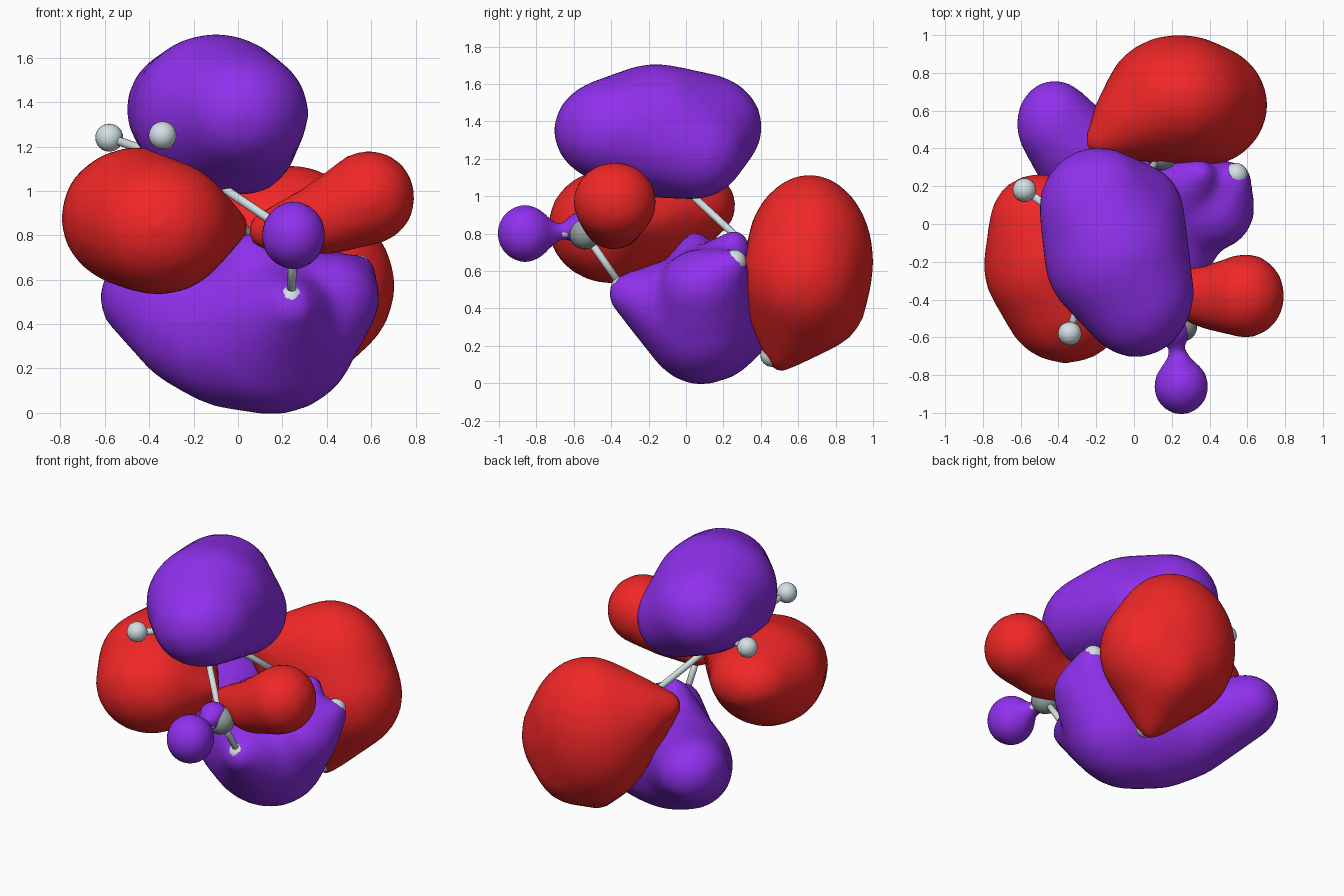
import bpy, bmesh
from mathutils import Vector, Matrix

if "Cube" in bpy.data.objects:
    bpy.data.objects.remove(bpy.data.objects["Cube"])


def material(name, color):
    m = bpy.data.materials.new(name)
    m.diffuse_color = (*color, 1)
    m.use_nodes = True
    m.node_tree.nodes["Principled BSDF"].inputs["Base Color"].default_value = m.diffuse_color
    return m


PURPLE = material("purple", (0.28, 0.03, 0.85))
RED = material("red", (0.88, 0.02, 0.02))
PALE = material("pale", (0.65, 0.75, 0.78))
GREY = material("grey", (0.3, 0.35, 0.35))


def finish(bm, name, mat):
    me = bpy.data.meshes.new(name)
    bm.to_mesh(me)
    bm.free()
    me.materials.append(mat)
    for p in me.polygons:
        p.use_smooth = True
    ob = bpy.data.objects.new(name, me)
    bpy.context.collection.objects.link(ob)
    return ob


def lobe(name, mat, groups, voxel=0.035, smooth=5):
    """Each group is a hull over ellipsoids (centre, radii); groups are fused."""
    bm = bmesh.new()
    for group in groups:
        part = bmesh.new()
        for c, r in group:
            r = r if isinstance(r, tuple) else (r, r, r)
            bmesh.ops.create_icosphere(part, subdivisions=3, radius=1,
                                       matrix=Matrix.Translation(c) @ Matrix.Diagonal((*r, 1)))
        hull = bmesh.ops.convex_hull(part, input=part.verts)
        junk = {v for v in hull["geom_interior"] + hull["geom_unused"]
                if isinstance(v, bmesh.types.BMVert)}
        bmesh.ops.delete(part, geom=list(junk), context='VERTS')
        bmesh.ops.recalc_face_normals(part, faces=part.faces)
        tmp = bpy.data.meshes.new("tmp")
        part.to_mesh(tmp)
        part.free()
        bm.from_mesh(tmp)
        bpy.data.meshes.remove(tmp)
    ob = finish(bm, name, mat)
    mod = ob.modifiers.new("fuse", 'REMESH')
    mod.mode, mod.voxel_size, mod.use_smooth_shade = 'VOXEL', voxel, True
    mod = ob.modifiers.new("relax", 'SMOOTH')
    mod.factor, mod.iterations = 0.5, smooth
    return ob


# Upper purple lobe
lobe("upper_lobe", PURPLE, [[
    ((-0.19, 0.08, 1.37), (0.315, 0.33, 0.29)),
    ((-0.10, -0.16, 1.35), (0.38, 0.40, 0.36)),
    ((0.01, -0.36, 1.35), (0.31, 0.35, 0.29)),
    ((0.03, 0.04, 1.24), (0.24, 0.28, 0.26))]])

# Left red lobe
lobe("left_lobe", RED, [[
    ((-0.36, -0.40, 0.84), (0.34, 0.34, 0.31)),
    ((-0.45, -0.22, 0.88), (0.35, 0.36, 0.32)),
    ((-0.50, 0.00, 0.95), (0.27, 0.27, 0.21)),
    ((-0.03, -0.28, 0.84), 0.08)]])

# Back red lobe, with an upper corner and a lower tip
lobe("back_lobe", RED, [[
    ((0.24, 0.66, 0.65), (0.40, 0.345, 0.47)),
    ((0.36, 0.63, 0.57), (0.35, 0.33, 0.36)),
    ((0.03, 0.56, 0.77), (0.25, 0.22, 0.26)),
    ((-0.17, 0.44, 0.84), 0.09),
    ((0.32, 0.64, 0.45), (0.27, 0.33, 0.30)),
    ((0.29, 0.51, 0.15), 0.09)]])

# Lower purple crescent with bumps around the hidden atoms
body = ((0.15, 0.08, 0.35), (0.39, 0.32, 0.36))
right = ((0.42, 0.08, 0.51), (0.22, 0.22, 0.21))
mid = ((-0.18, 0.25, 0.39), (0.30, 0.25, 0.29))
inner = ((0.02, 0.15, 0.34), (0.40, 0.28, 0.33))
lobe("lower_lobe", PURPLE, [
    [body, right, ((0.54, 0.24, 0.63), 0.085)],
    [body, inner, mid],
    [mid, ((-0.42, 0.53, 0.52), (0.205, 0.235, 0.20))],
    [body, ((0.05, 0.05, 0.72), 0.09)],
    [body, ((0.35, 0.26, 0.74), 0.08)],
    [body, ((0.24, -0.31, 0.48), 0.11)]])

# Small red teardrop on the right
lobe("small_red_lobe", RED, [
    [((0.59, -0.38, 0.97), (0.21, 0.225, 0.215)), ((0.40, -0.39, 0.88), 0.17)],
    [((0.40, -0.39, 0.88), 0.17), ((0.13, -0.33, 0.82), 0.09)]])

# Small purple bulb with a tapering neck
lobe("small_purple_lobe", PURPLE, [
    [((0.25, -0.86, 0.80), (0.145, 0.15, 0.155)), ((0.24, -0.78, 0.80), 0.09)],
    [((0.24, -0.78, 0.80), 0.09), ((0.23, -0.66, 0.81), 0.035)],
    [((0.23, -0.66, 0.81), 0.035), ((0.21, -0.56, 0.83), 0.09)]], 0.025, 3)

# Atoms and bonds
carbons = [(0.25, -0.54, 0.80), (-0.21, -0.08, 1.11), (0.15, 0.37, 0.69)]
hydrogens = [
    [(0.24, -0.34, 0.51), (0.25, -0.88, 0.80), (0.60, -0.40, 0.95)],
    [(-0.58, 0.18, 1.24), (-0.34, -0.58, 1.25)],
    [(0.54, 0.26, 0.65), (0.29, 0.46, 0.15), (-0.08, 0.62, 0.84)]]


def atom(name, pos, radius, mat):
    bm = bmesh.new()
    bmesh.ops.create_uvsphere(bm, u_segments=20, v_segments=12, radius=radius,
                              matrix=Matrix.Translation(pos))
    finish(bm, name, mat)


def bond(name, a, b):
    a, b = Vector(a), Vector(b)
    d = b - a
    bm = bmesh.new()
    bmesh.ops.create_cone(bm, cap_ends=True, segments=12, radius1=0.02, radius2=0.02,
                          depth=d.length,
                          matrix=Matrix.Translation((a + b) / 2)
                          @ d.to_track_quat('Z', 'Y').to_matrix().to_4x4())
    finish(bm, name, PALE)


for i, c in enumerate(carbons):
    atom(f"carbon_{i}", c, 0.085, GREY)
    if i:
        bond(f"carbon_bond_{i}", carbons[i - 1], c)
    for j, h in enumerate(hydrogens[i]):
        atom(f"hydrogen_{i}_{j}", h, 0.063, PALE)
        bond(f"hydrogen_bond_{i}_{j}", c, h)
